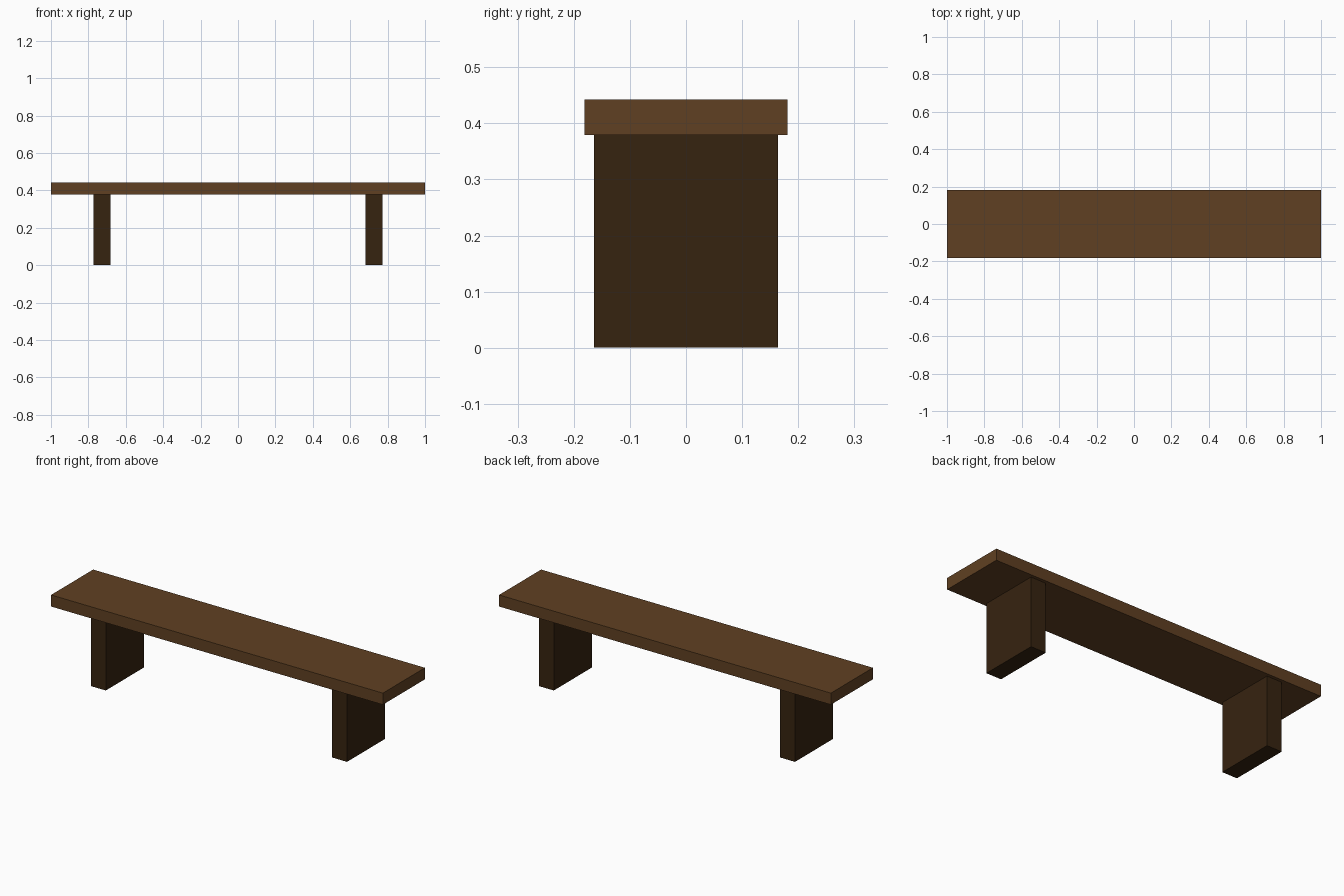
import bpy

if "Cube" in bpy.data.objects:
    bpy.data.objects.remove(bpy.data.objects["Cube"])


def material(name, rgb):
    mat = bpy.data.materials.new(name)
    mat.diffuse_color = (*rgb, 1.0)
    mat.use_nodes = True
    mat.node_tree.nodes["Principled BSDF"].inputs["Base Color"].default_value = mat.diffuse_color
    return mat


def box(name, x, y, z, mat):
    """Box from (min, max) ranges on each axis."""
    spans = (x, y, z)
    centre = [(a + b) / 2 for a, b in spans]
    bpy.ops.mesh.primitive_cube_add(size=1, location=centre)
    obj = bpy.context.object
    obj.name = name
    obj.scale = [b - a for a, b in spans]
    bpy.ops.object.transform_apply(location=False, rotation=False, scale=True)
    obj.data.materials.append(mat)
    return obj


seat_wood = material("brown wood", (0.117, 0.051, 0.016))
leg_wood = material("dark brown wood", (0.037, 0.017, 0.005))

LEG_TOP = 0.379

# Long plank seat
box("seat", (-1, 1), (-0.181, 0.181), (LEG_TOP, 0.442), seat_wood)

# Two slab legs, set in from the ends
for side, name in ((-1, "left_leg"), (1, "right_leg")):
    x = sorted((side * 0.682, side * 0.772))
    box(name, x, (-0.164, 0.164), (0, LEG_TOP), leg_wood)
